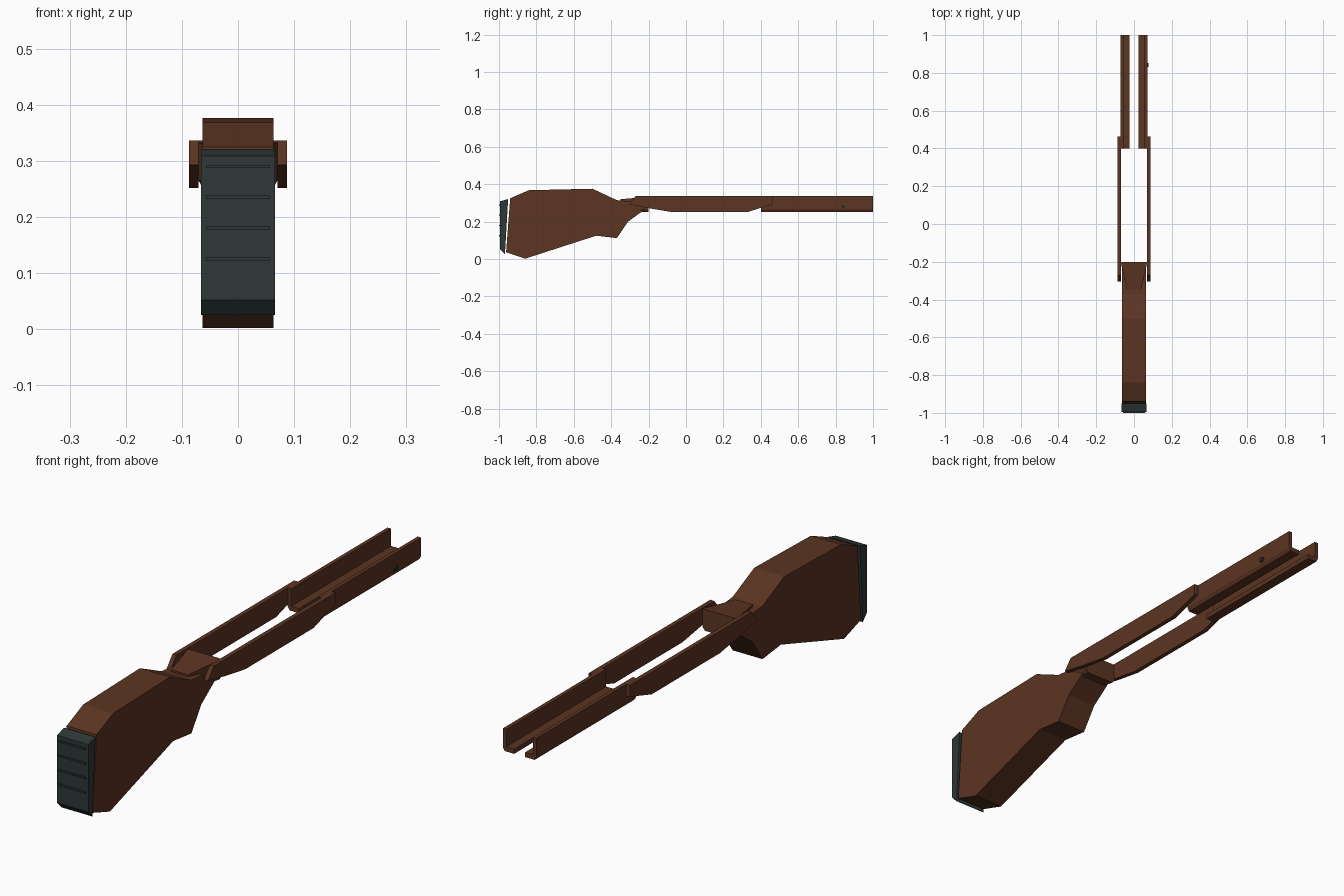
import bpy, bmesh, math
from mathutils import Vector

if "Cube" in bpy.data.objects:
    bpy.data.objects.remove(bpy.data.objects["Cube"])


def material(name, rgb):
    m = bpy.data.materials.new(name)
    m.diffuse_color = (*rgb, 1)
    m.use_nodes = True
    m.node_tree.nodes["Principled BSDF"].inputs["Base Color"].default_value = m.diffuse_color
    return m


WOOD = material("walnut brown", (0.105, 0.035, 0.016))
RUBBER = material("dark rubber", (0.027, 0.038, 0.038))
STEEL = material("dark steel", (0.02, 0.024, 0.026))


def loft(name, ring_a, ring_b, mat):
    """Solid between two matching rings of 3D points."""
    bm = bmesh.new()
    a = [bm.verts.new(p) for p in ring_a]
    b = [bm.verts.new(p) for p in ring_b]
    n = len(a)
    bm.faces.new(a)
    bm.faces.new(b[::-1])
    for i in range(n):
        j = (i + 1) % n
        bm.faces.new((a[j], a[i], b[i], b[j]))
    bmesh.ops.recalc_face_normals(bm, faces=bm.faces)
    me = bpy.data.meshes.new(name)
    bm.to_mesh(me)
    bm.free()
    me.materials.append(mat)
    ob = bpy.data.objects.new(name, me)
    bpy.context.collection.objects.link(ob)
    return ob


def side_prism(name, profile, x0, x1, mat):
    """Side profile (y, z) extruded across x."""
    return loft(name, [(x0, y, z) for y, z in profile],
                [(x1, y, z) for y, z in profile], mat)


# Butt stock
side_prism("butt_stock", [
    (-0.94, 0.325), (-0.84, 0.368), (-0.50, 0.376), (-0.37, 0.315),
    (-0.30, 0.308), (-0.23, 0.258), (-0.31, 0.20), (-0.37, 0.112),
    (-0.48, 0.125), (-0.86, 0.002), (-0.962, 0.036)], -0.063, 0.063, WOOD)

# Recoil pad with thin ribs, separated from the stock by a small gap
side_prism("butt_pad", [
    (-0.994, 0.309), (-0.951, 0.321), (-0.968, 0.025), (-0.994, 0.052)],
    -0.066, 0.066, RUBBER)
for i in range(4):
    z = 0.125 + i * 0.055
    side_prism(f"pad_rib_{i + 1}", [
        (-1.0, z - 0.003), (-1.0, z + 0.003), (-0.993, z + 0.003), (-0.993, z - 0.003)],
        -0.057, 0.057, RUBBER)


# Wrist block flaring forward to meet the side rails
def wrist_ring(y, w, low, high):
    return [(-w, y, high), (w, y, high), (w, y, low + 0.014), (w - 0.01, y, low),
            (-w + 0.01, y, low), (-w, y, low + 0.014)]


loft("wrist_block", wrist_ring(-0.35, 0.036, 0.255, 0.320),
     wrist_ring(-0.20, 0.071, 0.252, 0.333), WOOD)

for s, side in ((-1, "left"), (1, "right")):
    # Thin receiver rails
    side_prism(f"{side}_rail", [
        (-0.305, 0.293), (-0.27, 0.336), (0.462, 0.336), (0.462, 0.293),
        (0.33, 0.252), (-0.08, 0.252), (-0.20, 0.272)], s * 0.070, s * 0.087, WOOD)
    # L-shaped half of the fore-end
    section = [(0.071, 0.336), (0.071, 0.266), (0.063, 0.252), (0.023, 0.252),
               (0.023, 0.270), (0.056, 0.270), (0.056, 0.336)]
    loft(f"{side}_fore_end", [(s * x, 0.40, z) for x, z in section],
         [(s * x, 1.0, z) for x, z in section], WOOD)

# Small screw on the right side of the fore-end
bpy.ops.mesh.primitive_cylinder_add(vertices=12, radius=0.01, depth=0.012,
                                    location=(0.072, 0.842, 0.280),
                                    rotation=(0, math.pi / 2, 0))
screw = bpy.context.object
screw.name = "fore_end_screw"
screw.data.materials.append(STEEL)
